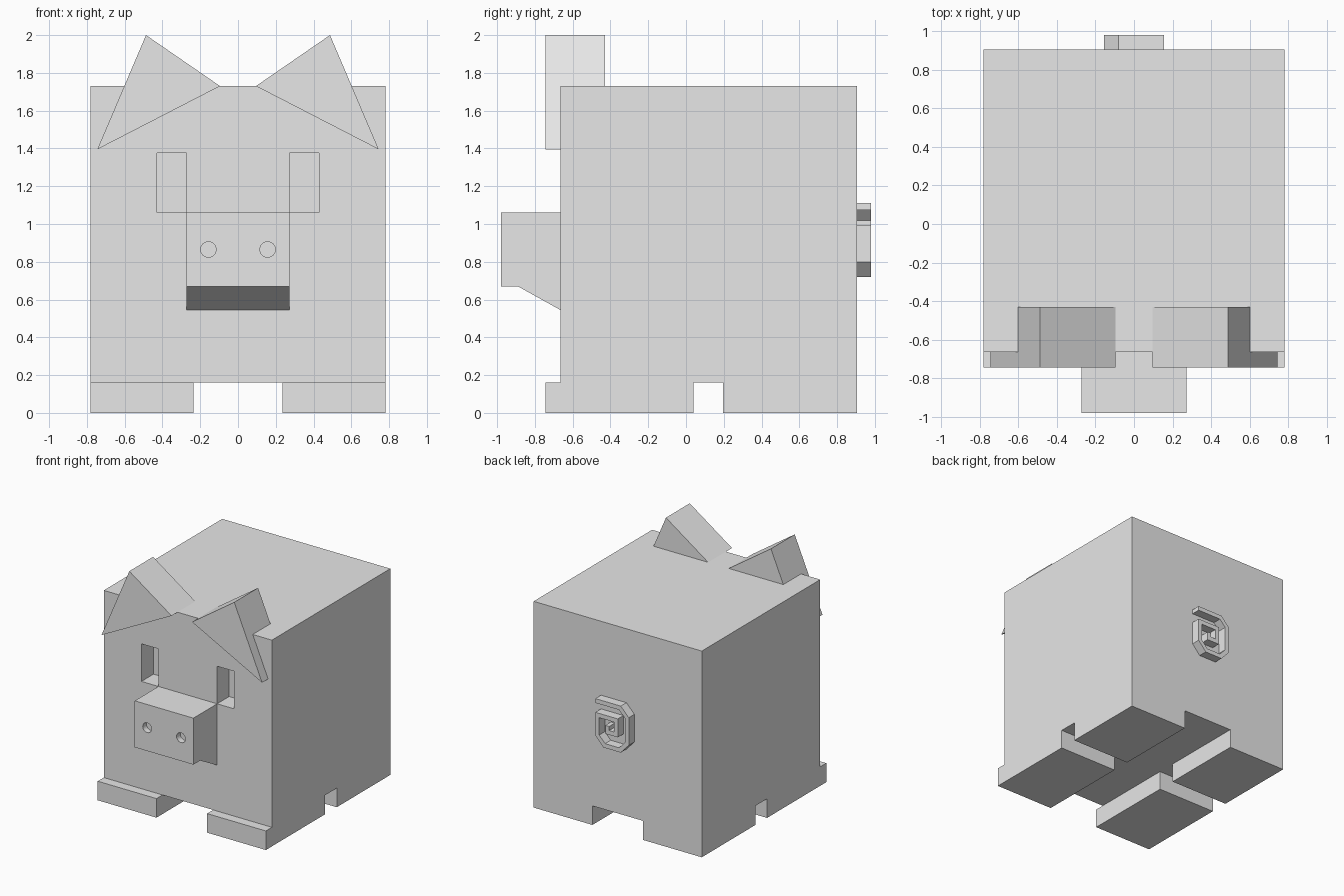
import bpy
import bmesh
from math import pi
from mathutils import Matrix, Vector

default = bpy.data.objects.get("Cube")
if default:
    bpy.data.objects.remove(default, do_unlink=True)

grey = bpy.data.materials.new("light grey")
grey.use_nodes = True
grey.diffuse_color = (0.8, 0.8, 0.8, 1)
grey.node_tree.nodes["Principled BSDF"].inputs["Base Color"].default_value = (0.8, 0.8, 0.8, 1)


def finish(name, bm):
    bmesh.ops.recalc_face_normals(bm, faces=bm.faces)
    mesh = bpy.data.meshes.new(name)
    bm.to_mesh(mesh)
    bm.free()
    mesh.materials.append(grey)
    obj = bpy.data.objects.new(name, mesh)
    bpy.context.collection.objects.link(obj)
    return obj


def prism(name, outline, start, end, axis="y"):
    """Extrude a 2D outline: (x, z) along y, or (y, z) along x."""
    bm = bmesh.new()
    place = (lambda a, b: (a, start, b)) if axis == "y" else (lambda a, b: (start, a, b))
    face = bm.faces.new([bm.verts.new(place(a, b)) for a, b in outline])
    made = bmesh.ops.extrude_face_region(bm, geom=[face])["geom"]
    shift = Vector((0, end - start, 0) if axis == "y" else (end - start, 0, 0))
    bmesh.ops.translate(bm, vec=shift, verts=[v for v in made if isinstance(v, bmesh.types.BMVert)])
    return finish(name, bm)


def box(name, x, y, z):
    return prism(name, [(x[0], z[0]), (x[1], z[0]), (x[1], z[1]), (x[0], z[1])], *y)


def cut(target, cutter):
    """Carve the cutter out of the target, then discard the cutter."""
    mod = target.modifiers.new("recess", "BOOLEAN")
    mod.operation = "DIFFERENCE"
    mod.solver = "EXACT"
    mod.object = cutter
    bpy.context.view_layer.update()
    graph = bpy.context.evaluated_depsgraph_get()
    carved = bpy.data.meshes.new_from_object(target.evaluated_get(graph))
    target.modifiers.clear()
    target.data = carved
    bpy.data.objects.remove(cutter, do_unlink=True)


def ribbon(path, width):
    """Outline of a flat strip with mitred corners following a path."""
    pts = [Vector(p) for p in path]
    left, right = [], []
    for i, p in enumerate(pts):
        before = (p - pts[i - 1]).normalized() if i else (pts[1] - p).normalized()
        after = (pts[i + 1] - p).normalized() if i < len(pts) - 1 else before
        n1, n2 = Vector((-before.y, before.x)), Vector((-after.y, after.x))
        mitre = (n1 + n2) / (1 + n1.dot(n2)) * width / 2
        left.append(p + mitre)
        right.append(p - mitre)
    return left + right[::-1]


# Main block and snout with sloping chin
body = box("body", (-0.78, 0.78), (-0.665, 0.905), (0.16, 1.73))
snout = prism("snout", [(-0.98, 1.06), (-0.98, 0.67), (-0.89, 0.67), (-0.665, 0.545), (-0.665, 1.06)],
              -0.272, 0.272, "x")

for side, word in ((-1, "right"), (1, "left")):
    # Sunken eyes
    cut(body, box("eye_cutter", sorted((side * 0.272, side * 0.43)), (-0.8, -0.505), (1.06, 1.375)))

    # Nostrils
    bm = bmesh.new()
    bmesh.ops.create_cone(bm, cap_ends=True, segments=24, radius1=0.041, radius2=0.041, depth=0.1,
                          matrix=Matrix.Translation((side * 0.157, -0.98, 0.865))
                          @ Matrix.Rotation(pi / 2, 4, "X"))
    cut(snout, finish("nostril_cutter", bm))

    # Ears
    prism(word + "_ear", [(side * 0.745, 1.395), (side * 0.487, 2.0), (side * 0.095, 1.73)], -0.745, -0.43)

    # Feet
    across = sorted((side * 0.235, side * 0.78))
    box(word + "_front_foot", across, (-0.745, 0.04), (0, 0.16))
    box(word + "_back_foot", across, (0.195, 0.905), (0, 0.16))

# Angular coiled tail
coil = [(0.155, 1.092), (-0.073, 1.092), (-0.137, 1.025), (-0.137, 0.807), (-0.073, 0.738),
        (0.073, 0.738), (0.137, 0.807), (0.137, 0.977), (-0.035, 0.977), (-0.035, 0.858),
        (0.045, 0.858), (0.045, 0.91)]
prism("tail", ribbon(coil, 0.036), 0.905, 0.98)
